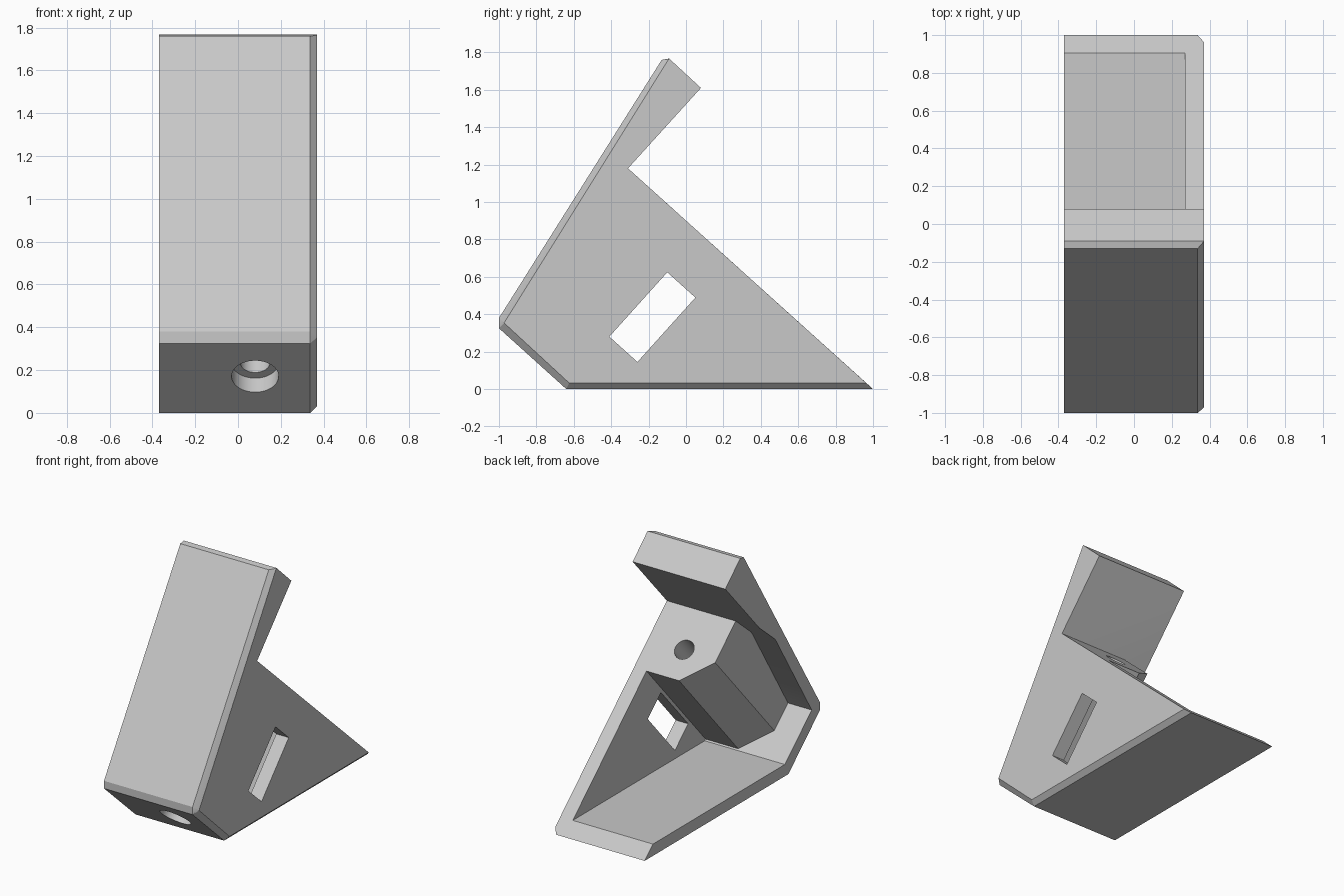
import bpy
import bmesh
import math
from mathutils import Matrix, Vector

cube = bpy.data.objects.get("Cube")
if cube:
    bpy.data.objects.remove(cube)

# One matte grey plastic
grey = bpy.data.materials.new("light grey")
grey.use_nodes = True
grey.diffuse_color = (0.58, 0.58, 0.58, 1)
grey.node_tree.nodes["Principled BSDF"].inputs["Base Color"].default_value = (0.58, 0.58, 0.58, 1)

# Tilted frame shared by the screw boss, hole and slot: u runs down the slope, w out of it
TILT = Matrix.Rotation(math.radians(-42), 4, "X")
HALF = 0.37


def loft(name, rings):
    """Solid through matching rings of points, capped at both ends."""
    bm = bmesh.new()
    loops = [[bm.verts.new(p) for p in ring] for ring in rings]
    bm.faces.new(loops[0])
    bm.faces.new(loops[-1])
    n = len(loops[0])
    for a, b in zip(loops, loops[1:]):
        for i in range(n):
            j = (i + 1) % n
            bm.faces.new((a[i], a[j], b[j], b[i]))
    bmesh.ops.remove_doubles(bm, verts=bm.verts, dist=0.0005)
    bmesh.ops.recalc_face_normals(bm, faces=bm.faces)
    mesh = bpy.data.meshes.new(name)
    bm.to_mesh(mesh)
    bm.free()
    mesh.materials.append(grey)
    obj = bpy.data.objects.new(name, mesh)
    bpy.context.collection.objects.link(obj)
    return obj


def side_ring(profile, x):
    return [Vector((x, y, z)) for y, z in profile]


def tilted_prism(name, profile, w0, w1):
    """Prism with an (x, u) profile running along w."""
    return loft(name, [[TILT @ Vector((x, u, w)) for x, u in profile] for w in (w0, w1)])


def circle(x, u, r, n=48):
    return [(x + r * math.cos(math.tau * i / n), u + r * math.sin(math.tau * i / n)) for i in range(n)]


def subtract(target, cutter):
    cutter.hide_render = True
    mod = target.modifiers.new("cut", "BOOLEAN")
    mod.operation = "DIFFERENCE"
    mod.solver = "EXACT"
    mod.object = cutter
    bpy.context.view_layer.objects.active = target
    bpy.ops.object.modifier_apply(modifier=mod.name)
    bpy.data.objects.remove(cutter)


# Outer body, bevelled along the front, nose and bottom of the closed side
outer = [(-0.64, 0), (1.0, 0), (-0.31, 1.18), (0.08, 1.61),
         (-0.09, 1.767), (-0.13, 1.76), (-1.0, 0.38), (-1.0, 0.325)]
inset = [(-0.625, 0.033), (0.963, 0.033), (-0.31, 1.18), (0.08, 1.61),
         (-0.09, 1.767), (-0.092, 1.765), (-0.972, 0.355), (-0.972, 0.353)]
body = loft("bracket_body", [side_ring(outer, -HALF), side_ring(outer, HALF - 0.033),
                             side_ring(inset, HALF)])

# Pocket open to one side and to the slope, leaving the boss standing
pocket = [(-0.31, 1.18), (-0.17, 1.187), (1.2, 0.085), (-0.599, 0.085),
          (-0.906, 0.361), (-0.49, 1.03)]
cutter = loft("pocket_cutter", [side_ring(pocket, -0.6), side_ring(pocket, 0.27)])
boss = [(-0.18, -1.6), (-0.18, -0.705), (0.01, -0.515), (0.45, -0.515), (0.45, -1.6)]
subtract(cutter, tilted_prism("boss_shape", boss, -0.7, 1.2))
subtract(body, cutter)

# Screw hole with counterbore
subtract(body, tilted_prism("screw_hole", circle(0.08, -0.73, 0.07), -0.6, 0.9))
subtract(body, tilted_prism("counterbore", circle(0.08, -0.73, 0.11), -0.6, -0.34))

# Slot through the side wall
slot = [(0.2, -0.492), (0.5, -0.492), (0.5, -0.29), (0.2, -0.29)]
subtract(body, tilted_prism("side_slot", slot, -0.066, 0.397))

bpy.ops.object.select_all(action="DESELECT")
body.select_set(True)
bpy.context.view_layer.objects.active = body
bpy.ops.object.shade_smooth_by_angle(angle=math.radians(25))
